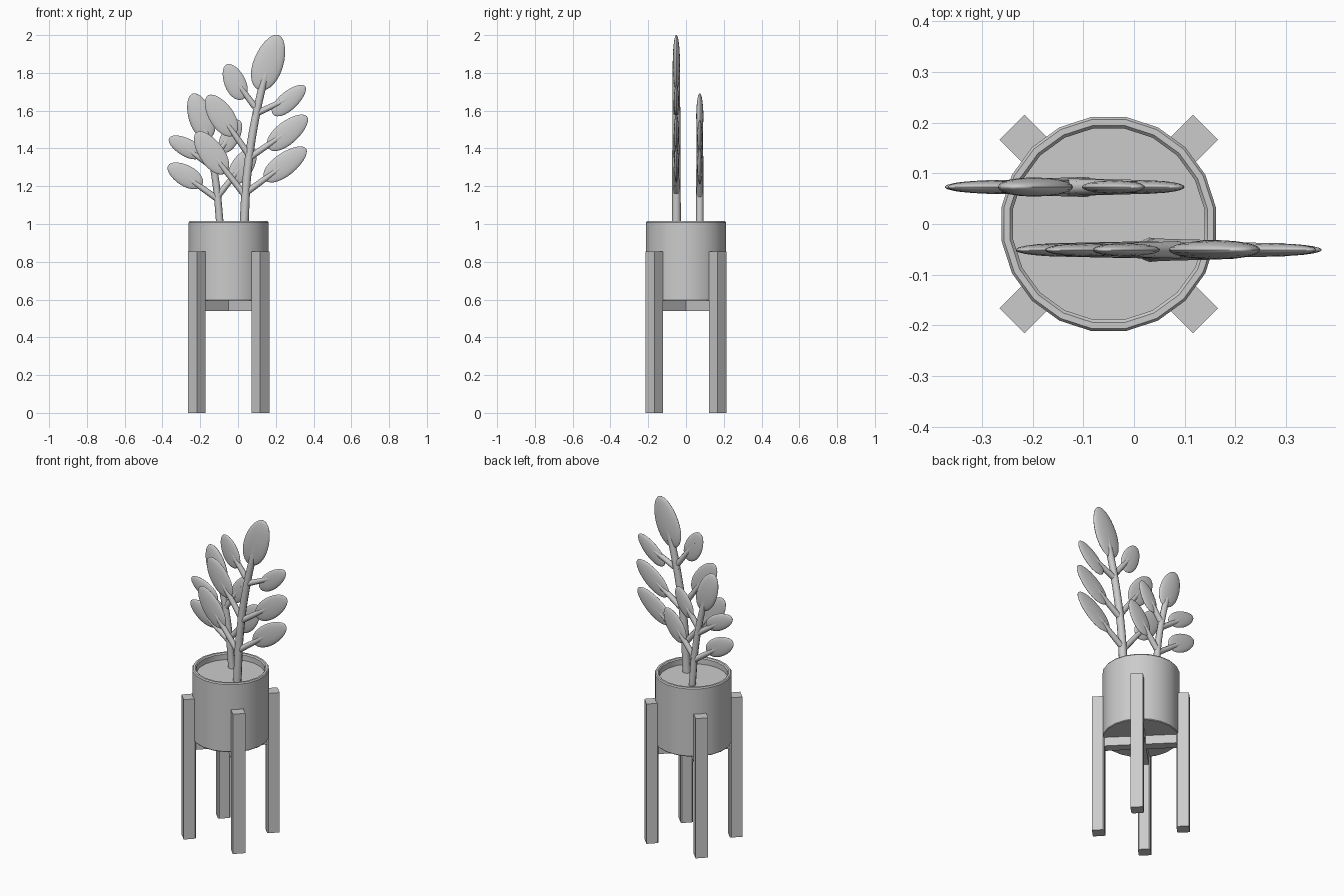
import bpy, bmesh, math
from mathutils import Vector, Matrix

cube = bpy.data.objects.get("Cube")
if cube:
    bpy.data.objects.remove(cube, do_unlink=True)

mat = bpy.data.materials.new("plain grey")
mat.use_nodes = True
GREY = (0.6, 0.6, 0.6, 1)
mat.diffuse_color = GREY
mat.node_tree.nodes["Principled BSDF"].inputs["Base Color"].default_value = GREY

CX = -0.05          # pot and stand axis
SIDES = 20


def finish(bm, name, smooth=True):
    bmesh.ops.recalc_face_normals(bm, faces=bm.faces)
    me = bpy.data.meshes.new(name)
    bm.to_mesh(me)
    bm.free()
    ob = bpy.data.objects.new(name, me)
    bpy.context.collection.objects.link(ob)
    me.materials.append(mat)
    if smooth:
        select(ob)
        bpy.ops.object.shade_smooth_by_angle(angle=math.radians(35))
    return ob


def select(ob):
    bpy.ops.object.select_all(action='DESELECT')
    ob.select_set(True)
    bpy.context.view_layer.objects.active = ob


def lathe(name, profile):
    """Spin an (r, z) profile about the pot axis, flats facing the axes."""
    bm = bmesh.new()
    start = Matrix.Rotation(math.pi / SIDES, 3, 'Z')
    vs = [bm.verts.new(start @ Vector((r, 0, z))) for r, z in profile]
    es = [bm.edges.new(pair) for pair in zip(vs, vs[1:])]
    bmesh.ops.spin(bm, geom=vs + es, cent=(0, 0, 0), axis=(0, 0, 1),
                   angle=math.tau, steps=SIDES, use_merge=True)
    bmesh.ops.remove_doubles(bm, verts=bm.verts, dist=0.0005)
    bmesh.ops.translate(bm, verts=bm.verts, vec=(CX, 0, 0))
    return finish(bm, name)


def prism(name, outline, z0, z1, angle):
    """Extrude an (x, y) outline upward, turned about the pot axis."""
    bm = bmesh.new()
    face = bm.faces.new([bm.verts.new((x, y, z0)) for x, y in outline])
    ext = bmesh.ops.extrude_face_region(bm, geom=[face])
    top = [g for g in ext["geom"] if isinstance(g, bmesh.types.BMVert)]
    bmesh.ops.translate(bm, verts=top, vec=(0, 0, z1 - z0))
    bmesh.ops.transform(bm, verts=bm.verts, matrix=Matrix.Translation((CX, 0, 0))
                        @ Matrix.Rotation(angle, 4, 'Z'))
    return finish(bm, name, smooth=False)


def stem(name, points, y, r0, r1):
    """Tapered round stem through (x, z) points."""
    cu = bpy.data.curves.new(name, 'CURVE')
    cu.dimensions = '3D'
    cu.bevel_depth = 1
    cu.bevel_resolution = 2
    cu.use_fill_caps = True
    cu.resolution_u = 6
    sp = cu.splines.new('BEZIER')
    sp.bezier_points.add(len(points) - 1)
    for i, (p, (x, z)) in enumerate(zip(sp.bezier_points, points)):
        p.co = (x, y, z)
        p.handle_left_type = p.handle_right_type = 'AUTO'
        p.radius = r0 + (r1 - r0) * i / (len(points) - 1)
    ob = bpy.data.objects.new(name, cu)
    bpy.context.collection.objects.link(ob)
    cu.materials.append(mat)
    select(ob)
    bpy.ops.object.convert(target='MESH')
    bpy.ops.object.shade_smooth_by_angle(angle=math.radians(50))


def leaf(name, base, tip, width, thick, y):
    """Flattened ellipsoid from base to tip, slightly drawn in at the tip."""
    b, t = Vector((base[0], y, base[1])), Vector((tip[0], y, tip[1]))
    axis = t - b
    bm = bmesh.new()
    bmesh.ops.create_uvsphere(bm, u_segments=20, v_segments=14, radius=1)
    for v in bm.verts:
        pinch = 1 - 0.1 * v.co.z
        v.co = Vector((v.co.x * width / 2 * pinch, v.co.y * thick,
                       v.co.z * axis.length / 2))
    tilt = Matrix.Rotation(math.atan2(axis.x, axis.z), 4, 'Y')
    bmesh.ops.transform(bm, verts=bm.verts,
                        matrix=Matrix.Translation((b + t) / 2) @ tilt)
    finish(bm, name)


def plant(name, y, trunk, r0, r1, top, branches):
    """Trunk with a crown leaf, plus side branches (root, base, tip, width)."""
    stem(name + "_stem", trunk, y, r0, r1)
    leaf(name + "_top_leaf", *top, 0.019, y)
    for i, (root, base, tip, width) in enumerate(branches, 1):
        b, t = Vector(base), Vector(tip)
        stem(f"{name}_branch_{i}", [root, b.lerp(t, 0.66)], y, 0.017, 0.013)
        leaf(f"{name}_leaf_{i}", base, tip, width, 0.013, y)


# Pot with a thin rounded rim, and the soil inside
lathe("pot", [(0, 0.594), (0.211, 0.594), (0.214, 0.598), (0.214, 1.008),
              (0.209, 1.015), (0.197, 1.015), (0.191, 1.008), (0.191, 0.96),
              (0, 0.96)])
lathe("soil", [(0, 0.975), (0.192, 0.975)])

# Four diagonal legs, inner corners chamfered, and the crossed braces
leg_outline = [(0.270, -0.035), (0.270, 0.035), (0.207, 0.035),
               (0.200, 0.028), (0.200, -0.028), (0.207, -0.035)]
for i, side in enumerate(("back_left", "back_right", "front_right", "front_left")):
    prism(side + "_leg", leg_outline, 0, 0.855, math.radians(45 + 90 * i))
brace = [(-0.205, -0.028), (0.205, -0.028), (0.205, 0.028), (-0.205, 0.028)]
for i, side in enumerate(("first", "second")):
    prism(side + "_brace", brace, 0.54, 0.594, math.radians(45 + 90 * i))

# Tall plant at the front
plant("tall_plant", -0.051,
      [(0.03, 0.96), (0.05, 1.28), (0.10, 1.6), (0.172, 1.89)], 0.024, 0.019,
      ((0.11, 1.71), (0.215, 2.0), 0.157),
      [((0.09, 1.62), (0.025, 1.66), (-0.06, 1.845), 0.112),
       ((0.085, 1.58), (0.185, 1.58), (0.355, 1.73), 0.098),
       ((0.06, 1.35), (0.16, 1.40), (0.365, 1.57), 0.120),
       ((0.035, 1.16), (0.14, 1.235), (0.36, 1.40), 0.120),
       ((0.055, 1.37), (-0.02, 1.47), (-0.16, 1.68), 0.130),
       ((0.03, 1.16), (-0.065, 1.27), (-0.22, 1.485), 0.130)])

# Short plant at the back
plant("short_plant", 0.073,
      [(-0.092, 0.96), (-0.12, 1.24), (-0.155, 1.42), (-0.2, 1.6)], 0.02, 0.017,
      ((-0.155, 1.45), (-0.24, 1.69), 0.13),
      [((-0.13, 1.30), (-0.19, 1.36), (-0.365, 1.455), 0.095),
       ((-0.105, 1.13), (-0.19, 1.205), (-0.37, 1.31), 0.110),
       ((-0.13, 1.34), (-0.085, 1.38), (0.008, 1.55), 0.095),
       ((-0.105, 1.15), (-0.035, 1.215), (0.085, 1.40), 0.115)])
